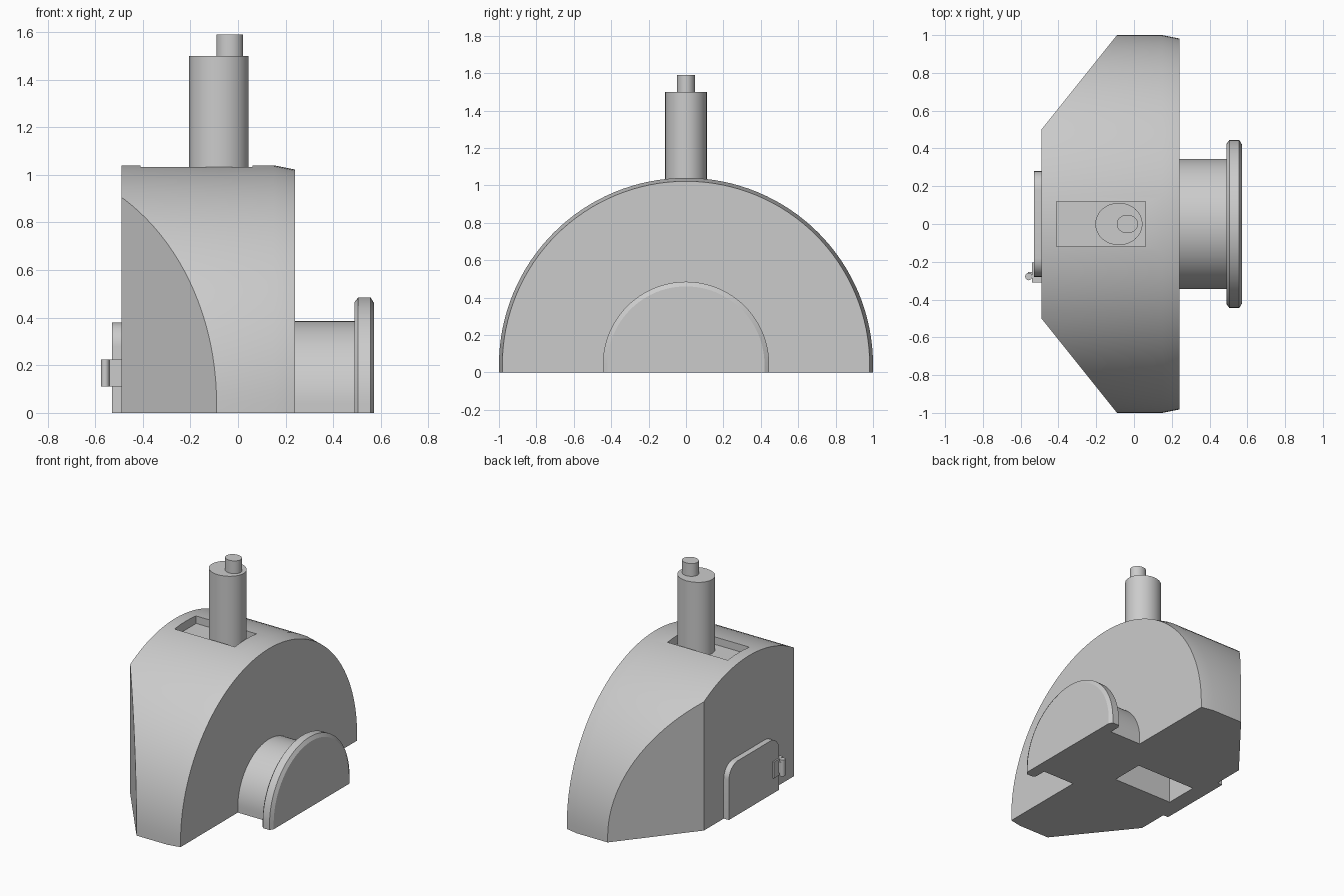
import bpy, bmesh, math

if "Cube" in bpy.data.objects:
    bpy.data.objects.remove(bpy.data.objects["Cube"])

grey = bpy.data.materials.new("plain grey")
grey.diffuse_color = (0.6, 0.6, 0.6, 1)
grey.use_nodes = True
grey.node_tree.nodes["Principled BSDF"].inputs["Base Color"].default_value = grey.diffuse_color
AXIS_Z = 0.04      # height of the shared horizontal axis


def finish(bm, name, smooth=True):
    bmesh.ops.recalc_face_normals(bm, faces=bm.faces)
    mesh = bpy.data.meshes.new(name)
    bm.to_mesh(mesh)
    bm.free()
    ob = bpy.data.objects.new(name, mesh)
    bpy.context.collection.objects.link(ob)
    mesh.materials.append(grey)
    if smooth:
        bpy.ops.object.select_all(action='DESELECT')
        ob.select_set(True)
        bpy.context.view_layer.objects.active = ob
        bpy.ops.object.shade_smooth_by_angle(angle=math.radians(25))
    return ob


def loft(sections):
    """Join equal-length rings of points and cap both ends."""
    bm = bmesh.new()
    rings = [[bm.verts.new(p) for p in s] for s in sections]
    n = len(rings[0])
    for a, b in zip(rings, rings[1:]):
        for i in range(n):
            j = (i + 1) % n
            bm.faces.new((a[i], a[j], b[j], b[i]))
    bm.faces.new(rings[0])
    bm.faces.new(rings[-1])
    return bm


def arch(x, r, n=48):
    """Half circle on short straight legs, standing on the ground."""
    arc = [(x, r * math.cos(math.pi * i / n), AXIS_Z + r * math.sin(math.pi * i / n))
           for i in range(n + 1)]
    return [(x, r, 0)] + arc + [(x, -r, 0)]


def ellipse(z, cx, rx, ry, n=32):
    return [(cx + rx * math.cos(2 * math.pi * i / n),
             ry * math.sin(2 * math.pi * i / n), z) for i in range(n)]


def box(name, x0, x1, y0, y1, z0, z1):
    ring = lambda z: [(x0, y0, z), (x1, y0, z), (x1, y1, z), (x0, y1, z)]
    return finish(loft([ring(z0), ring(z1)]), name, False)


# Main arched hull with chamfered rim and two slanted rear corners
bm = loft([arch(-0.49, 1.0, 64), arch(0.15, 1.0, 64), arch(0.24, 0.982, 64)])
for side in (1, -1):
    cut = bmesh.ops.bisect_plane(
        bm, geom=bm.verts[:] + bm.edges[:] + bm.faces[:],
        plane_co=(-0.49, 0.5 * side, 0), plane_no=(-0.5, 0.4 * side, 0),
        clear_outer=True)
    edges = [e for e in cut["geom_cut"] if isinstance(e, bmesh.types.BMEdge)]
    bmesh.ops.holes_fill(bm, edges=edges, sides=0)
hull = finish(bm, "hull")

# Roof slot and underside well
for name, z0, z1 in (("slot_cutter", 0.98, 1.2), ("well_cutter", -0.1, 0.93)):
    cutter = box(name, -0.41, 0.06, -0.12, 0.12, z0, z1)
    cutter.hide_render = True
    cutter.hide_set(True)
    mod = hull.modifiers.new(name, 'BOOLEAN')
    mod.operation = 'DIFFERENCE'
    mod.solver = 'EXACT'
    mod.object = cutter

# Side drum and its flanged end disc
finish(loft([arch(0.23, 0.345), arch(0.50, 0.345)]), "drum")
finish(loft([arch(0.49, 0.425), arch(0.505, 0.445), arch(0.557, 0.445),
             arch(0.572, 0.42)]), "end_disc")

# Mast and its narrow tip
finish(loft([ellipse(0.97, -0.08, 0.125, 0.112), ellipse(1.5, -0.08, 0.125, 0.112)]), "mast")
finish(loft([ellipse(1.49, -0.035, 0.056, 0.049), ellipse(1.59, -0.035, 0.056, 0.049)]), "mast_tip")

# Rear door with rounded top corners
R = 0.1
outline = [(0.28, 0)]
for cy, start in ((0.28 - R, 0), (R - 0.28, 90)):
    for i in range(9):
        a = math.radians(start + 90 * i / 8)
        outline.append((cy + R * math.cos(a), 0.38 - R + R * math.sin(a)))
outline.append((-0.28, 0))
finish(loft([[(x, y, z) for y, z in outline] for x in (-0.53, -0.48)]), "door")

# Door latch plate and handle
box("latch_plate", -0.54, -0.48, -0.31, -0.205, 0.11, 0.225)
box("handle_stem", -0.56, -0.53, -0.275, -0.255, 0.13, 0.21)
knob = [[(-0.558 + 0.018 * math.cos(math.pi * i / 8), -0.278 + 0.02 * math.sin(math.pi * i / 8), z)
         for i in range(16)] for z in (0.11, 0.225)]
finish(loft(knob), "handle")
